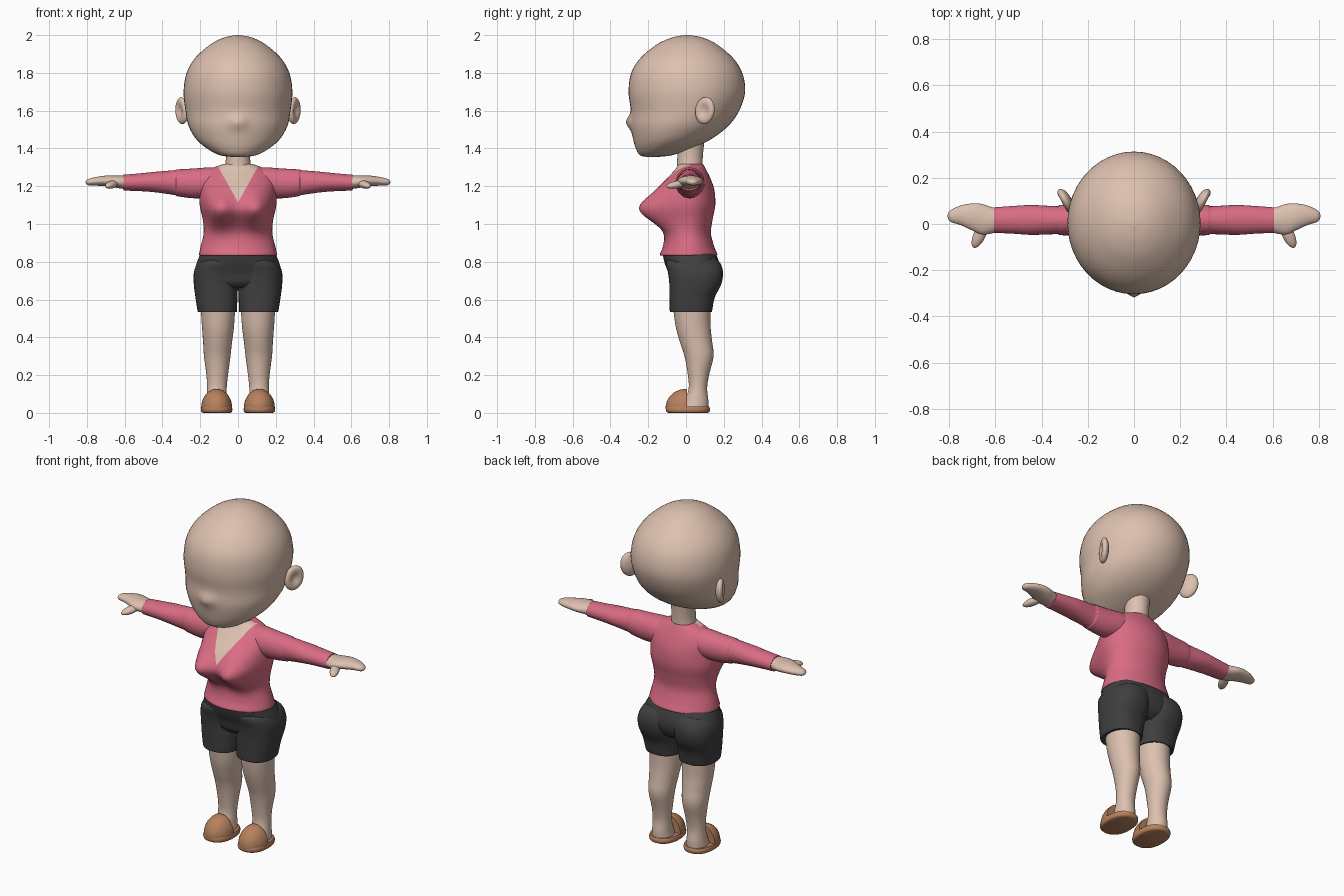
import bpy
import bmesh
import math
from mathutils import Matrix, Vector

default_cube = bpy.data.objects.get("Cube")
if default_cube:
    bpy.data.objects.remove(default_cube, do_unlink=True)


def make_material(name, red, green, blue):
    mat = bpy.data.materials.new(name)
    mat.use_nodes = True
    colour = (red, green, blue, 1)
    mat.diffuse_color = colour
    shader = mat.node_tree.nodes["Principled BSDF"]
    shader.inputs["Base Color"].default_value = colour
    shader.inputs["Roughness"].default_value = 0.8
    return mat


skin = make_material("skin", 0.72, 0.53, 0.43)
pink = make_material("pink_knit", 0.70, 0.15, 0.23)
charcoal = make_material("charcoal_cloth", 0.05, 0.05, 0.05)
tan = make_material("tan_leather", 0.47, 0.22, 0.11)


def finish(name, bm, *materials):
    """Turn a bmesh into a smooth object with sharp creases."""
    bmesh.ops.recalc_face_normals(bm, faces=bm.faces)
    mesh = bpy.data.meshes.new(name)
    bm.to_mesh(mesh)
    bm.free()
    for mat in materials:
        mesh.materials.append(mat)
    mesh.shade_smooth()
    mesh.set_sharp_from_angle(angle=math.radians(50))
    obj = bpy.data.objects.new(name, mesh)
    bpy.context.collection.objects.link(obj)
    return obj


def finish_pair(name, bm, *materials):
    """Make the left part as built and a mirrored right part."""
    other = bm.copy()
    bmesh.ops.scale(other, vec=(-1, 1, 1), verts=other.verts)
    finish("left_" + name, bm, *materials)
    finish("right_" + name, other, *materials)


def catmull(a, b, c, d, t):
    return tuple(
        q + t / 2 * (r - p + t * (2 * p - 5 * q + 4 * r - s + t * (3 * (q - r) + s - p)))
        for p, q, r, s in zip(a, b, c, d))


def loft(rings, axis="z", power=2, sides=48, steps=5):
    """Rings are (height, side centre, half width, front, back)."""
    padded = [rings[0]] + list(rings) + [rings[-1]]
    smooth = [catmull(*padded[i:i + 4], k / steps)
              for i in range(len(rings) - 1) for k in range(steps)]
    smooth.append(rings[-1])
    bm = bmesh.new()
    loops = []
    for height, centre, half, front, back in smooth:
        loop = []
        for k in range(sides):
            angle = math.tau * k / sides
            c, s = (math.copysign(abs(f) ** (2 / power), f)
                    for f in (math.cos(angle), math.sin(angle)))
            side = centre + half * c
            depth = (front + back) / 2 + (back - front) / 2 * s
            place = (side, depth, height) if axis == "z" else (height, depth, side)
            loop.append(bm.verts.new(place))
        loops.append(loop)
    for low, high in zip(loops, loops[1:]):
        for k in range(sides):
            n = (k + 1) % sides
            bm.faces.new((low[k], low[n], high[n], high[k]))
    bm.faces.new(loops[0])
    bm.faces.new(loops[-1])
    return bm


def ball(scale, place, rotation=None):
    bm = bmesh.new()
    bmesh.ops.create_uvsphere(bm, u_segments=32, v_segments=20, radius=1)
    move = Matrix.Translation(place) @ (rotation or Matrix()) @ Matrix.Diagonal((*scale, 1))
    return bm, move


def bump(*offsets):
    return math.exp(-sum(o * o for o in offsets))


# Head with a tiny pointed nose
head = loft([
    (1.355, 0, 0.03, -0.21, -0.15), (1.365, 0, 0.10, -0.245, -0.07),
    (1.40, 0, 0.165, -0.266, 0.03), (1.45, 0, 0.222, -0.28, 0.135),
    (1.52, 0, 0.262, -0.292, 0.225), (1.60, 0, 0.278, -0.292, 0.282),
    (1.70, 0, 0.288, -0.304, 0.313), (1.80, 0, 0.272, -0.29, 0.298),
    (1.88, 0, 0.226, -0.24, 0.248), (1.95, 0, 0.147, -0.155, 0.165),
    (1.985, 0, 0.08, -0.08, 0.095), (1.998, 0, 0.025, -0.02, 0.035),
    (2.0, 0, 0.004, 0.004, 0.012)])
for v in head.verts:
    if v.co.y < -0.2:
        v.co.y -= 0.026 * bump(v.co.x / 0.035, (v.co.z - 1.54) / 0.035)
finish("head", head, skin)

# Ears, hollowed on the outer face
ear, move = ball((0.028, 0.056, 0.072), (0.298, 0.1, 1.6),
                 Matrix.Rotation(math.radians(-28), 4, "Z") @ Matrix.Rotation(math.radians(-12), 4, "X"))
for v in ear.verts:
    if v.co.x > 0:
        v.co.x -= 0.9 * bump(v.co.y / 0.55, v.co.z / 0.55)
ear.transform(move)
finish_pair("ear", ear, skin)

# Neck
finish("neck", loft([
    (1.24, 0, 0.08, -0.05, 0.09), (1.31, 0, 0.068, -0.048, 0.088),
    (1.37, 0, 0.064, -0.045, 0.09), (1.46, 0, 0.07, -0.04, 0.1)]), skin)

# Sweater body with a shaped chest and a V neckline
torso = loft([
    (0.832, 0, 0.198, -0.13, 0.158), (0.84, 0, 0.206, -0.138, 0.166),
    (0.88, 0, 0.198, -0.122, 0.15), (0.95, 0, 0.182, -0.108, 0.132),
    (1.02, 0, 0.186, -0.115, 0.14), (1.10, 0, 0.203, -0.135, 0.155),
    (1.18, 0, 0.202, -0.14, 0.15), (1.24, 0, 0.195, -0.10, 0.13),
    (1.285, 0, 0.155, -0.06, 0.108), (1.31, 0, 0.10, -0.045, 0.095),
    (1.318, 0, 0.07, -0.04, 0.09)])
for v in torso.verts:
    if v.co.y < 0:
        chest = sum(bump((v.co.x - x) / 0.09, (v.co.z - 1.075) / 0.09) for x in (-0.1, 0.1))
        v.co.y -= 0.135 * chest * min(1, -v.co.y / 0.08)
v_point, v_slope = 1.115, 0.56
for sign in (-1, 1):
    front_faces = [f for f in torso.faces if f.calc_center_median().y < 0.02 and f.calc_center_median().z > 1.08]
    edges = {e for f in front_faces for e in f.edges}
    verts = {v for f in front_faces for v in f.verts}
    bmesh.ops.bisect_plane(torso, geom=[*front_faces, *edges, *verts], plane_co=(0, 0, v_point),
                           plane_no=Vector((sign, 0, -v_slope)).normalized())
for f in torso.faces:
    mid = f.calc_center_median()
    if mid.y < 0.02 and abs(mid.x) < v_slope * (mid.z - v_point):
        f.material_index = 1
finish("sweater_body", torso, pink, skin)

# Sleeves with a step at the shoulder seam
finish_pair("sleeve", loft([
    (0.06, 1.235, 0.06, -0.04, 0.085), (0.14, 1.222, 0.078, -0.055, 0.098),
    (0.23, 1.215, 0.079, -0.052, 0.09), (0.32, 1.218, 0.071, -0.048, 0.082),
    (0.335, 1.219, 0.066, -0.044, 0.077), (0.44, 1.222, 0.054, -0.047, 0.082),
    (0.52, 1.221, 0.047, -0.042, 0.078), (0.605, 1.219, 0.042, -0.038, 0.072)],
    axis="x"), pink)

# Mitten hands and thumbs
finish_pair("hand", loft([
    (0.58, 1.22, 0.036, -0.03, 0.064), (0.62, 1.222, 0.034, -0.042, 0.074),
    (0.66, 1.225, 0.031, -0.045, 0.087), (0.70, 1.228, 0.028, -0.028, 0.089),
    (0.75, 1.226, 0.023, -0.005, 0.08), (0.79, 1.222, 0.017, 0.008, 0.062),
    (0.803, 1.221, 0.009, 0.02, 0.05), (0.807, 1.221, 0.002, 0.032, 0.038)],
    axis="x"), skin)
thumb, move = ball((0.026, 0.062, 0.02), (0.668, -0.047, 1.209),
                   Matrix.Rotation(math.radians(25), 4, "Z") @ Matrix.Rotation(math.radians(10), 4, "X"))
thumb.transform(move)
finish_pair("thumb", thumb, skin)

# Shorts: one seat and two legs
finish("shorts_seat", loft([
    (0.66, 0, 0.17, -0.05, 0.13), (0.69, 0, 0.222, -0.08, 0.165),
    (0.74, 0, 0.23, -0.093, 0.182), (0.79, 0, 0.22, -0.112, 0.178),
    (0.845, 0, 0.197, -0.125, 0.157)], power=2.3), charcoal)
finish_pair("shorts_leg", loft([
    (0.535, 0.109, 0.1, -0.083, 0.135), (0.54, 0.11, 0.104, -0.086, 0.138),
    (0.61, 0.114, 0.111, -0.087, 0.152), (0.68, 0.117, 0.117, -0.088, 0.186),
    (0.74, 0.116, 0.118, -0.095, 0.196), (0.79, 0.107, 0.108, -0.105, 0.183),
    (0.82, 0.09, 0.085, -0.09, 0.15)], power=2.4), charcoal)

# Legs down to the heels
finish_pair("leg", loft([
    (0.03, 0.113, 0.058, -0.02, 0.118), (0.07, 0.113, 0.054, -0.005, 0.118),
    (0.13, 0.112, 0.052, 0.014, 0.112), (0.20, 0.11, 0.057, 0.01, 0.122),
    (0.30, 0.11, 0.07, -0.008, 0.146), (0.38, 0.108, 0.077, -0.034, 0.138),
    (0.46, 0.106, 0.085, -0.055, 0.13), (0.57, 0.106, 0.092, -0.07, 0.13)]), skin)

# Clogs: a rounded sole and a half-dome toe cover
finish_pair("shoe_sole", loft([
    (0, 0.113, 0.072, -0.094, 0.115), (0.006, 0.113, 0.081, -0.104, 0.124),
    (0.022, 0.113, 0.083, -0.107, 0.127), (0.034, 0.113, 0.079, -0.102, 0.121)],
    power=2.3, steps=3), tan)
toe, move = ball((0.082, 0.108, 0.1), (0.113, 0, 0.027))
toe.transform(move)
for point, normal in (((0, 0.006, 0), (0, 1, 0)), ((0, 0, 0.02), (0, 0, -1))):
    cut = bmesh.ops.bisect_plane(toe, geom=[*toe.verts, *toe.edges, *toe.faces],
                                 plane_co=point, plane_no=normal, clear_outer=True)
    bmesh.ops.holes_fill(toe, edges=[e for e in cut["geom_cut"] if isinstance(e, bmesh.types.BMEdge)])
finish_pair("shoe_toe_cover", toe, tan)
